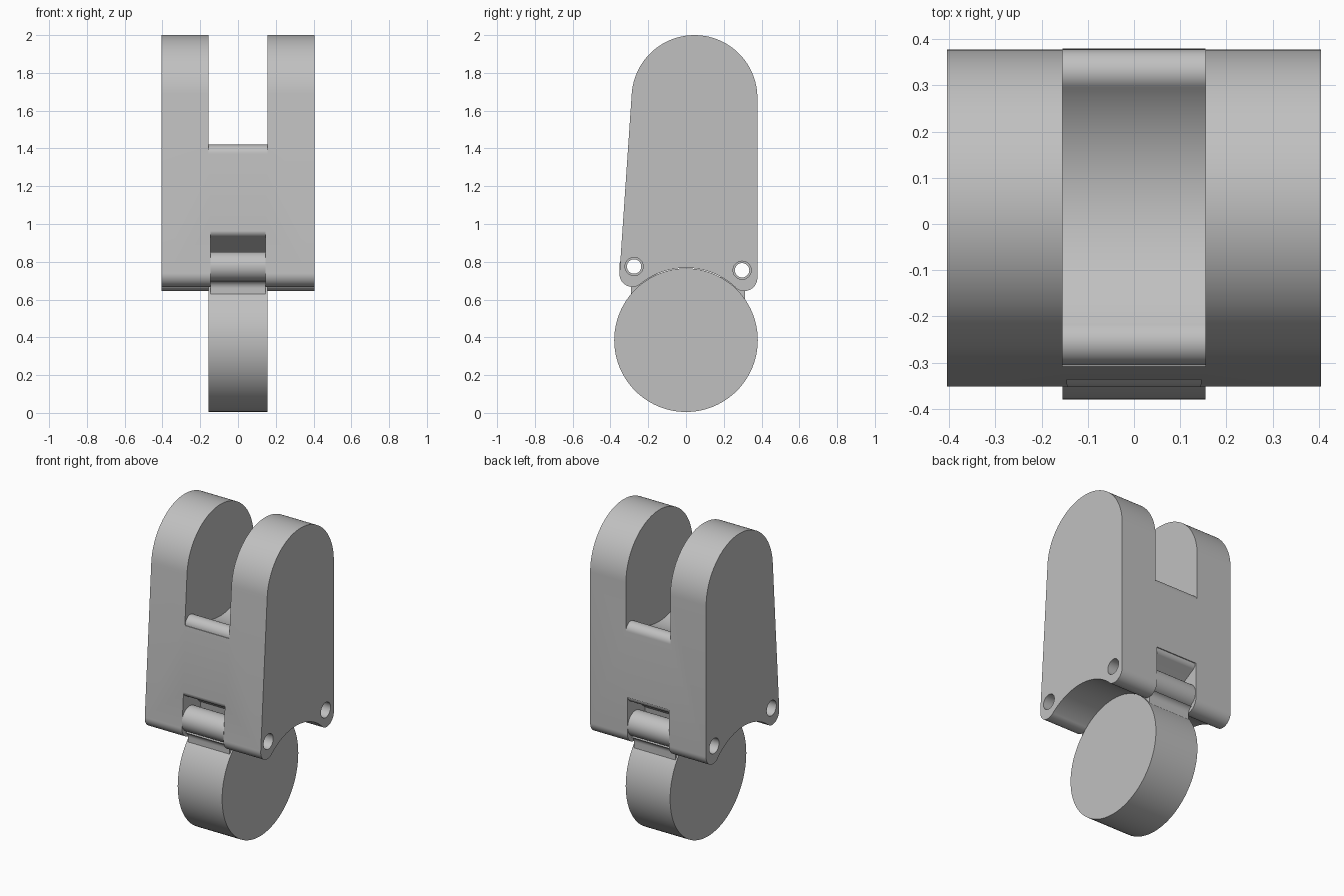
import bpy, bmesh
from math import cos, sin, radians

if "Cube" in bpy.data.objects:
    bpy.data.objects.remove(bpy.data.objects["Cube"], do_unlink=True)

# One plain grey plastic
grey = bpy.data.materials.new("grey_plastic")
grey.use_nodes = True
grey.diffuse_color = (0.53, 0.53, 0.53, 1)
grey.node_tree.nodes["Principled BSDF"].inputs["Base Color"].default_value = (0.53, 0.53, 0.53, 1)


def arc(y, z, r, start, end, steps=24):
    """Points on an arc in the side plane, angles in degrees."""
    angles = [radians(start + (end - start) * i / steps) for i in range(steps + 1)]
    return [(y + r * cos(a), z + r * sin(a)) for a in angles]


def circle(y, z, r, steps=48):
    return arc(y, z, r, 0, 360, steps)[:-1]


def prism(name, profile, half_width):
    """Extrude a side profile across the width."""
    bm = bmesh.new()
    face = bm.faces.new([bm.verts.new((-half_width, y, z)) for y, z in profile])
    extruded = bmesh.ops.extrude_face_region(bm, geom=[face])["geom"]
    verts = [v for v in extruded if isinstance(v, bmesh.types.BMVert)]
    bmesh.ops.translate(bm, verts=verts, vec=(2 * half_width, 0, 0))
    bmesh.ops.recalc_face_normals(bm, faces=bm.faces)
    mesh = bpy.data.meshes.new(name)
    bm.to_mesh(mesh)
    bm.free()
    mesh.materials.append(grey)
    obj = bpy.data.objects.new(name, mesh)
    bpy.context.collection.objects.link(obj)
    return obj


def combine(target, tool, operation):
    """Apply a boolean and discard the tool."""
    tool.hide_render = True
    mod = target.modifiers.new(operation.lower(), "BOOLEAN")
    mod.operation, mod.solver, mod.object = operation, "EXACT", tool
    bpy.context.view_layer.objects.active = target
    bpy.ops.object.modifier_apply(modifier=mod.name)
    bpy.data.objects.remove(tool, do_unlink=True)


HUB_Z = 0.385
PINS = [(-0.275, 0.775), (0.297, 0.755)]

# Housing: rounded top, two bottom lobes and a hollow above the disc
housing = prism("housing",
                arc(0.045, 1.667, 0.333, 0, 176, 48)
                + arc(-0.284, 0.735, 0.068, 176, 309)
                + arc(0, HUB_Z, 0.383, 128.5, 47.5, 40)
                + arc(0.308, 0.715, 0.07, 227, 360), 0.405)

# Fork slot with a round seat and rolled lips
slot = prism("slot_cutter",
             [(-0.6, 2.2), (-0.6, 1.37)]
             + arc(-0.255, 1.37, 0.05, 180, 45, 16)
             + arc(0.045, 1.67, 0.374, 225, 312.6, 40)
             + arc(0.33, 1.36, 0.048, 132.6, 0, 16)
             + [(0.6, 1.36), (0.6, 2.2)], 0.155)
combine(housing, slot, "DIFFERENCE")

# Clearance notches around the lugs, front and back
notch = ([(-0.5, 0.5), (-0.5, 0.965)] + arc(-0.3, 0.965, 0.037, 180, 235, 8)
         + [(-0.2, 0.865), (-0.17, 0.84), (-0.15, 0.72)])
combine(housing, prism("front_notch_cutter", notch, 0.145), "DIFFERENCE")
back_notch = [(0.035 - y, z - 0.02) for y, z in notch]
combine(housing, prism("back_notch_cutter", back_notch, 0.145), "DIFFERENCE")

# Disc with a pierced lug on each side
disc = prism("disc", circle(0, HUB_Z, 0.38, 96), 0.155)
for side, (y, z) in zip((-1, 1), PINS):
    # Barrel, undercut neck and root, drawn outward from the pin
    shape = (arc(0, 0, 0.078, 160, -75)
             + arc(0.055, -0.115, 0.04, 110, 180, 8)
             + [(0.015, -0.18), (-0.17, -0.18), (-0.125, -0.055)])
    lug = prism("lug", [(y + side * a, z + b) for a, b in shape], 0.145)
    combine(disc, lug, "UNION")

# Pin holes, wider in the housing than in the lugs
for y, z in PINS:
    combine(housing, prism("pin_cutter", circle(y, z, 0.048), 0.6), "DIFFERENCE")
    combine(disc, prism("pin_cutter", circle(y, z, 0.038), 0.6), "DIFFERENCE")

# Smooth curves, sharp edges
for obj in (housing, disc):
    bpy.ops.object.select_all(action="DESELECT")
    obj.select_set(True)
    bpy.context.view_layer.objects.active = obj
    bpy.ops.object.shade_smooth_by_angle(angle=radians(30))
